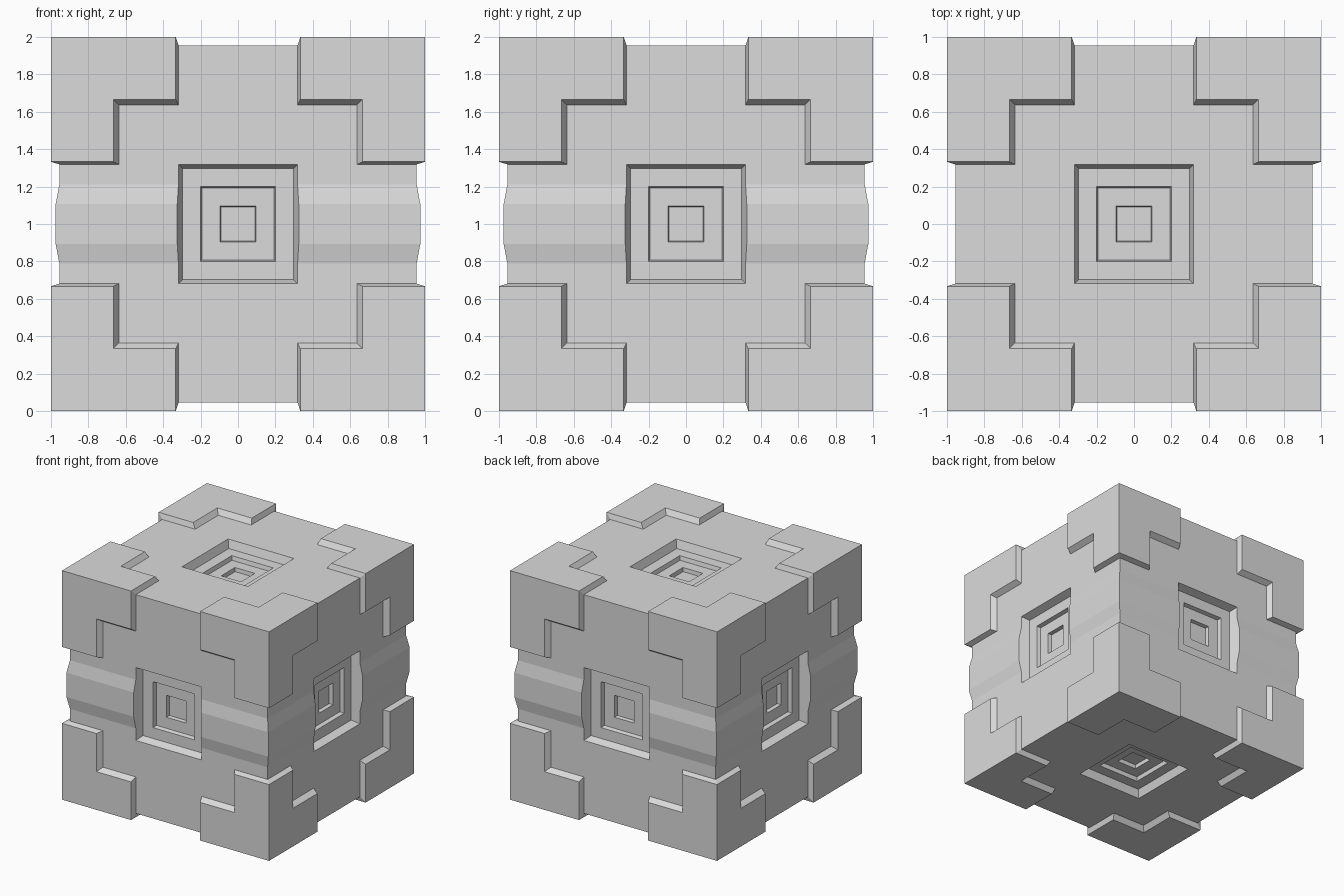
import bpy, bmesh
from mathutils import Vector

if "Cube" in bpy.data.objects:
    bpy.data.objects.remove(bpy.data.objects["Cube"])

R = 0.955              # half size of the core
C = R / 9              # grid cell, 18 cells per side

bm = bmesh.new()
bmesh.ops.create_cube(bm, size=2 * R)
bmesh.ops.subdivide_edges(bm, edges=bm.edges[:], cuts=17, use_grid_fill=True)


def dist(f):
    return sorted(abs(c) for c in f.calc_center_median())


def extrude(faces, flat, depth):
    """Extrude faces; scale sideways by flat and outward by depth."""
    geom = bmesh.ops.extrude_face_region(bm, geom=faces)["geom"]
    new = [g for g in geom if isinstance(g, bmesh.types.BMFace)]
    # remove the covered originals
    old = [f for f in faces if f.is_valid]
    bmesh.ops.delete(bm, geom=old, context='FACES')
    for v in {v for f in new for v in f.verts}:
        a = max(range(3), key=lambda i: abs(v.co[i]))
        v.co = Vector([v.co[i] * (depth if i == a else flat) for i in range(3)])
    return new


corners = [f for f in bm.faces if dist(f)[0] > 3 * C and dist(f)[1] > 6 * C]
pits = [f for f in bm.faces if dist(f)[1] < 3 * C]

# raised stepped corner plates
extrude(corners, 1 / R, 1 / R)

# three nested square recesses in every side
pits = extrude(pits, 0.928, 0.928)
for a, b in ((0.295, 0.2), (0.192, 0.0955)):
    pits = extrude(pits, b / a, 1)
    pits = extrude(pits, 0.96, 0.96)

# bulging belt around the four upright sides
for v in bm.verts:
    if abs(v.co.z) < 1.1 * C and max(abs(v.co.x), abs(v.co.y)) > R - 0.005:
        v.co.x *= 0.975 / R
        v.co.y *= 0.975 / R

# merge flat areas into single faces
bm.normal_update()
bmesh.ops.dissolve_limit(bm, angle_limit=0.005, verts=bm.verts[:], edges=bm.edges[:])
bmesh.ops.recalc_face_normals(bm, faces=bm.faces[:])
bmesh.ops.translate(bm, verts=bm.verts[:], vec=(0, 0, 1))

mesh = bpy.data.meshes.new("panelled_cube")
bm.to_mesh(mesh)
bm.free()
cube = bpy.data.objects.new("panelled_cube", mesh)
bpy.context.collection.objects.link(cube)

mat = bpy.data.materials.new("light grey")
mat.diffuse_color = (0.71, 0.71, 0.71, 1)
mat.use_nodes = True
mat.node_tree.nodes["Principled BSDF"].inputs["Base Color"].default_value = mat.diffuse_color
mesh.materials.append(mat)
